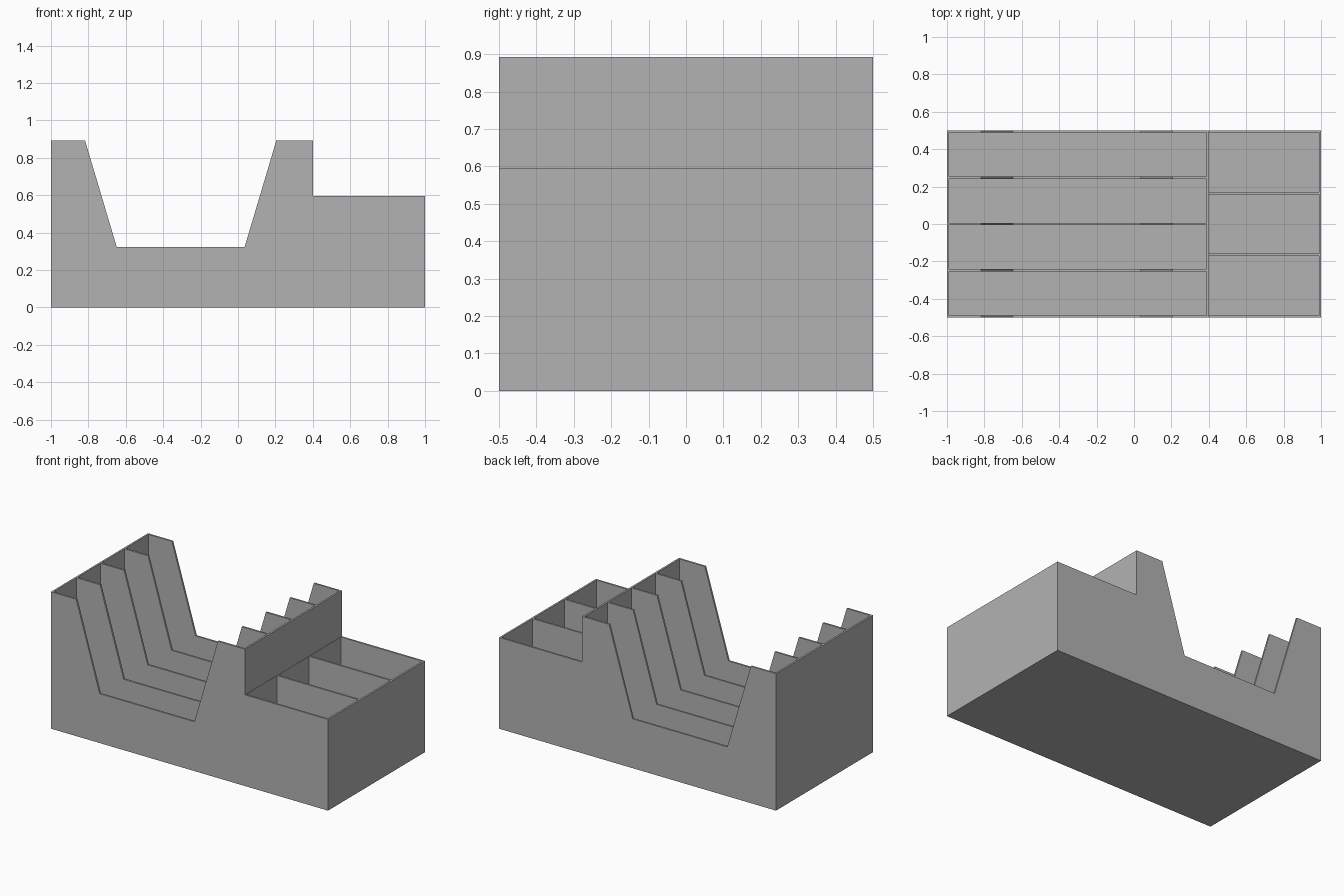
import bpy
import bmesh
from mathutils import Matrix

WALL = 0.012      # thickness of walls, dividers and floor
HALF_DEPTH = 0.5
MID = 0.4         # right-hand face of the tall file section

old = bpy.data.objects.get("Cube")
if old:
    bpy.data.objects.remove(old, do_unlink=True)

# Single grey plastic
grey = bpy.data.materials.new("grey plastic")
grey.use_nodes = True
colour = (0.45, 0.45, 0.45, 1)
grey.diffuse_color = colour
grey.node_tree.nodes["Principled BSDF"].inputs["Base Color"].default_value = colour


def make_object(name, bm):
    bmesh.ops.recalc_face_normals(bm, faces=bm.faces)
    mesh = bpy.data.meshes.new(name)
    bm.to_mesh(mesh)
    bm.free()
    mesh.materials.append(grey)
    obj = bpy.data.objects.new(name, mesh)
    bpy.context.collection.objects.link(obj)
    return obj


def add_cells(bm, x0, x1, count):
    """A row of pockets with dividers of wall thickness between them."""
    pitch = (2 * HALF_DEPTH - WALL) / count
    top = 1.2
    for i in range(count):
        y = (i - (count - 1) / 2) * pitch
        place = Matrix.Translation(((x0 + x1) / 2, y, (WALL + top) / 2))
        size = Matrix.Diagonal((x1 - x0, pitch - WALL, top - WALL, 1))
        bmesh.ops.create_cube(bm, size=1, matrix=place @ size)


# Tray body: side profile with the sloped notch and the low end section
profile = [(-1, 0), (1, 0), (1, 0.595), (MID, 0.595), (MID, 0.893),
           (0.205, 0.893), (0.035, 0.322), (-0.648, 0.322),
           (-0.818, 0.893), (-1, 0.893)]
bm = bmesh.new()
side = bm.faces.new([bm.verts.new((x, -HALF_DEPTH, z)) for x, z in profile])
grown = bmesh.ops.extrude_face_region(bm, geom=[side], use_keep_orig=True)
bmesh.ops.translate(bm, vec=(0, 2 * HALF_DEPTH, 0),
                    verts=[v for v in grown["geom"] if isinstance(v, bmesh.types.BMVert)])
body = make_object("organizer_tray", bm)

# Pockets: four long file slots and three small compartments
bm = bmesh.new()
add_cells(bm, -1 + WALL, MID - WALL, 4)
add_cells(bm, MID + 0.002, 1 - WALL, 3)
pockets = make_object("pocket_cutter", bm)
pockets.hide_render = True

cut = body.modifiers.new("pockets", "BOOLEAN")
cut.operation = "DIFFERENCE"
cut.solver = "EXACT"
cut.object = pockets

# Apply the cut and drop the cutter
bpy.context.view_layer.objects.active = body
bpy.ops.object.modifier_apply(modifier=cut.name)
bpy.data.objects.remove(pockets, do_unlink=True)
